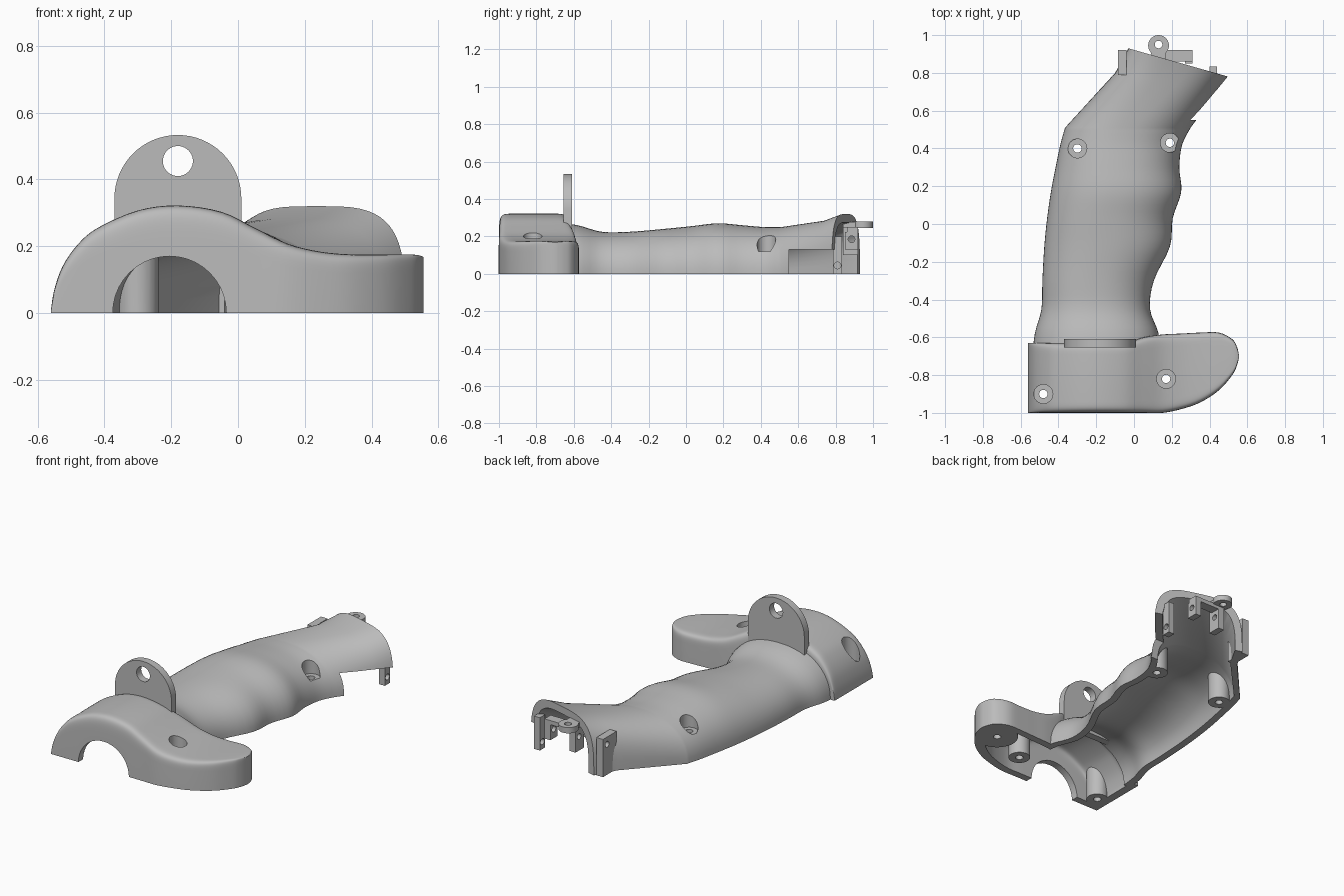
import bpy
import bmesh
from math import sin, cos, pi, radians
from mathutils import Vector, Matrix

WALL = 0.045
FLOOR = -0.1

if "Cube" in bpy.data.objects:
    bpy.data.objects.remove(bpy.data.objects["Cube"], do_unlink=True)

grey = bpy.data.materials.new("light_grey_plastic")
grey.use_nodes = True
GREY = (0.5, 0.5, 0.5, 1)
grey.diffuse_color = GREY
grey.node_tree.nodes["Principled BSDF"].inputs["Base Color"].default_value = GREY


def make_object(name, bm):
    bmesh.ops.recalc_face_normals(bm, faces=bm.faces[:])
    mesh = bpy.data.meshes.new(name)
    bm.to_mesh(mesh)
    bm.free()
    obj = bpy.data.objects.new(name, mesh)
    bpy.context.scene.collection.objects.link(obj)
    return obj


def boolean(target, tool, operation="DIFFERENCE"):
    """Combine target with tool, bake the result and discard the tool."""
    modifier = target.modifiers.new("combine", "BOOLEAN")
    modifier.object = tool
    modifier.operation = operation
    modifier.solver = "EXACT"
    graph = bpy.context.evaluated_depsgraph_get()
    result = bpy.data.meshes.new_from_object(target.evaluated_get(graph))
    target.modifiers.clear()
    target.data = result
    bpy.data.objects.remove(tool, do_unlink=True)


def smooth_rows(rows, steps=4):
    """Pass a smooth curve through rows of numbers."""
    result = []
    for i in range(len(rows) - 1):
        a, b, c, d = (Vector(rows[min(max(i + k, 0), len(rows) - 1)]) for k in (-1, 0, 1, 2))
        for s in range(steps):
            t = s / steps
            result.append(b + (c - a) * t / 2 + (a - b * 2.5 + c * 2 - d / 2) * t * t
                          + ((b - c) * 3 + d - a) * t ** 3 / 2)
    return result + [Vector(rows[-1])]


def arch(left, right, height, power, inset, floor, count=32):
    """Arched cross-section standing between two plan points."""
    left, right = Vector(left), Vector(right)
    side = (right - left).normalized() * inset
    left, right = left + side, right - side
    points = [(*left, floor)]
    for i in range(count + 1):
        angle = pi * i / count
        c, s = cos(angle), max(sin(angle), 0)
        across = (1 - (abs(c) ** (2 / power)) * (1 if c > 0 else -1)) / 2
        points.append((*left.lerp(right, across), (height - inset) * s ** (2 / power)))
    return points + [(*right, floor)]


def loft(name, sections):
    bm = bmesh.new()
    rings = [[bm.verts.new(p) for p in section] for section in sections]
    for a, b in zip(rings, rings[1:]):
        for i in range(len(a)):
            j = (i + 1) % len(a)
            bm.faces.new((a[i], a[j], b[j], b[i]))
    bm.faces.new(rings[0])
    bm.faces.new(rings[-1])
    return make_object(name, bm)


def cylinders(name, items, axis="Z"):
    """Each item is a centre, a radius and a length."""
    bm = bmesh.new()
    turn = {"X": Matrix.Rotation(pi / 2, 4, "Y"), "Y": Matrix.Rotation(pi / 2, 4, "X"),
            "Z": Matrix.Identity(4)}[axis]
    for centre, radius, length in items:
        bmesh.ops.create_cone(bm, cap_ends=True, segments=40, radius1=radius, radius2=radius,
                              depth=length, matrix=Matrix.Translation(centre) @ turn)
    return make_object(name, bm)


def box(name, low, high):
    low, high = Vector(low), Vector(high)
    bm = bmesh.new()
    bmesh.ops.create_cube(bm, size=1, matrix=Matrix.Translation((low + high) / 2)
                          @ Matrix.Diagonal((*(high - low), 1)))
    return make_object(name, bm)


# Grip rows: y, left x, right x, height
GRIP = smooth_rows([
    (-.72, -.54, .14, .28), (-.58, -.525, .13, .26), (-.45, -.49, .085, .225),
    (-.3, -.485, .105, .225), (-.12, -.475, .19, .24), (.03, -.46, .205, .255),
    (.17, -.44, .25, .27), (.3, -.415, .24, .26), (.42, -.39, .255, .25),
    (.51, -.365, .3, .25)])
# Flared head: left point, right point, height, squareness
HEAD = [((-.1, .8), (.44, .7), .285, 3), ((-.03, .93), (.5, .78), .32, 3.5)]
OVERSHOOT = ((.03, 1.04), (.56, .89), .36, 3.5)

# Pommel dome rows: x, height; hook rows: x, front y, back y, height
DOME = [(-.56, .01), (-.55, .07), (-.525, .14), (-.48, .205), (-.42, .255),
        (-.3, .307), (-.18, .322), (-.05, .303)]
HOOK = [(.05, -1, -.6, .255), (.15, -1, -.585, .207), (.25, -.98, -.58, .183),
        (.35, -.945, -.575, .175), (.45, -.88, -.575, .175), (.52, -.8, -.61, .175),
        (.545, -.75, -.65, .172), (.555, -.71, -.69, .168)]
POMMEL = smooth_rows([(x, -1, -.63, h) for x, h in DOME] + HOOK)


def grip(name, inset, floor):
    sections = [arch((l, y), (r, y), h, 2.2, inset, floor) for y, l, r, h in GRIP]
    for row in HEAD + ([OVERSHOOT] if inset else []):
        sections.append(arch(*row, inset, floor))
    return loft(name, sections)


def pommel(name, inset, floor):
    rows = [r for r in POMMEL if r[3] > inset + .005 and r[2] - r[1] > 2 * inset]
    shrink = 1 - inset / .56
    return loft(name, [arch((x * shrink, f), (x * shrink, b), h, 12, inset, floor)
                       for x, f, b, h in rows])


# Screw positions with the level of the screw-head seat
SCREWS = [(-.3, .4, .14), (.19, .43, .12), (-.48, -.9, .1), (.17, -.82, .12)]


def posts():
    items = [((x, y, .15), .062, .8) for x, y, _ in SCREWS]
    return cylinders("posts", items + [((.42, -.72, .15), .12, .8)])


# Hollow grip shell with pommel and screw posts
body = grip("grip_shell", 0, FLOOR)
boolean(body, pommel("pommel", 0, FLOOR * 1.2), "UNION")
for make in (grip, pommel):
    cavity = make("cavity", WALL, FLOOR * 2)
    boolean(cavity, posts())
    boolean(body, cavity)

# Screw seats, pilot holes, cable opening and trimmed edges
boolean(body, cylinders("seats", [((x, y, z + .25), .05, .5) for x, y, z in SCREWS]))
boolean(body, cylinders("pilots", [((x, y, 0), .022, .9) for x, y, _ in SCREWS]))
boolean(body, cylinders("blind_hole", [((.42, -.72, 0), .022, .16)]))
boolean(body, cylinders("cable_opening", [((-.205, -1, 0), .17, .2)], "Y"))
boolean(body, box("trigger_cut", (.2, .55, -.5), (.7, 1.1, .13)))
boolean(body, box("ground_cut", (-2, -2, -1), (2, 2, 0)))

# Hanging lug
bm = bmesh.new()
outline = [(-.18 + .19 * cos(pi * i / 32), .343 + .19 * sin(pi * i / 32)) for i in range(33)]
outline += [(-.37, .2), (.01, .2)]
face = bm.faces.new([bm.verts.new((x, -.655, z)) for x, z in outline])
grown = bmesh.ops.extrude_face_region(bm, geom=[face])["geom"]
bmesh.ops.translate(bm, vec=(0, .045, 0),
                    verts=[v for v in grown if isinstance(v, bmesh.types.BMVert)])
lug = make_object("hanging_lug", bm)
boolean(lug, cylinders("lug_hole", [((-.18, -.63, .455), .045, .3)], "Y"))

# Mounting tab at the head
tab = cylinders("mounting_tab", [((.13, .945, .262), .055, .035)])
boolean(tab, box("tab_arm", (.09, .84, .246), (.17, .94, .278)), "UNION")
boolean(tab, cylinders("tab_hole", [((.13, .95, .26), .02, .2)]))

# Drilled brackets inside the head: low corner, high corner, hole centre
BRACKETS = {
    "side_bracket": ((-.085, .79, 0), (-.04, .92, .23), (-.06, .88, .185)),
    "upper_bracket": ((.27, .85, .13), (.31, .92, .225), (.29, .885, .185)),
    "middle_bracket": ((.1, .84, .1), (.14, .92, .26), (.12, .885, .185)),
    "lower_bracket": ((.4, .785, 0), (.44, .835, .2), (.42, .81, .045))}
parts = [body, lug, tab]
for name, (low, high, hole) in BRACKETS.items():
    bracket = box(name, low, high)
    boolean(bracket, cylinders("bracket_hole", [(hole, .018, .3)], "X"))
    parts.append(bracket)
parts.append(box("bracket_bridge", (.1, .86, .225), (.31, .92, .25)))

# Finish
for obj in parts:
    obj.data.materials.clear()
    obj.data.materials.append(grey)
    obj.data.polygons.foreach_set("material_index", [0] * len(obj.data.polygons))
    obj.select_set(True)
bpy.context.view_layer.objects.active = body
bpy.ops.object.shade_smooth_by_angle(angle=radians(32))
